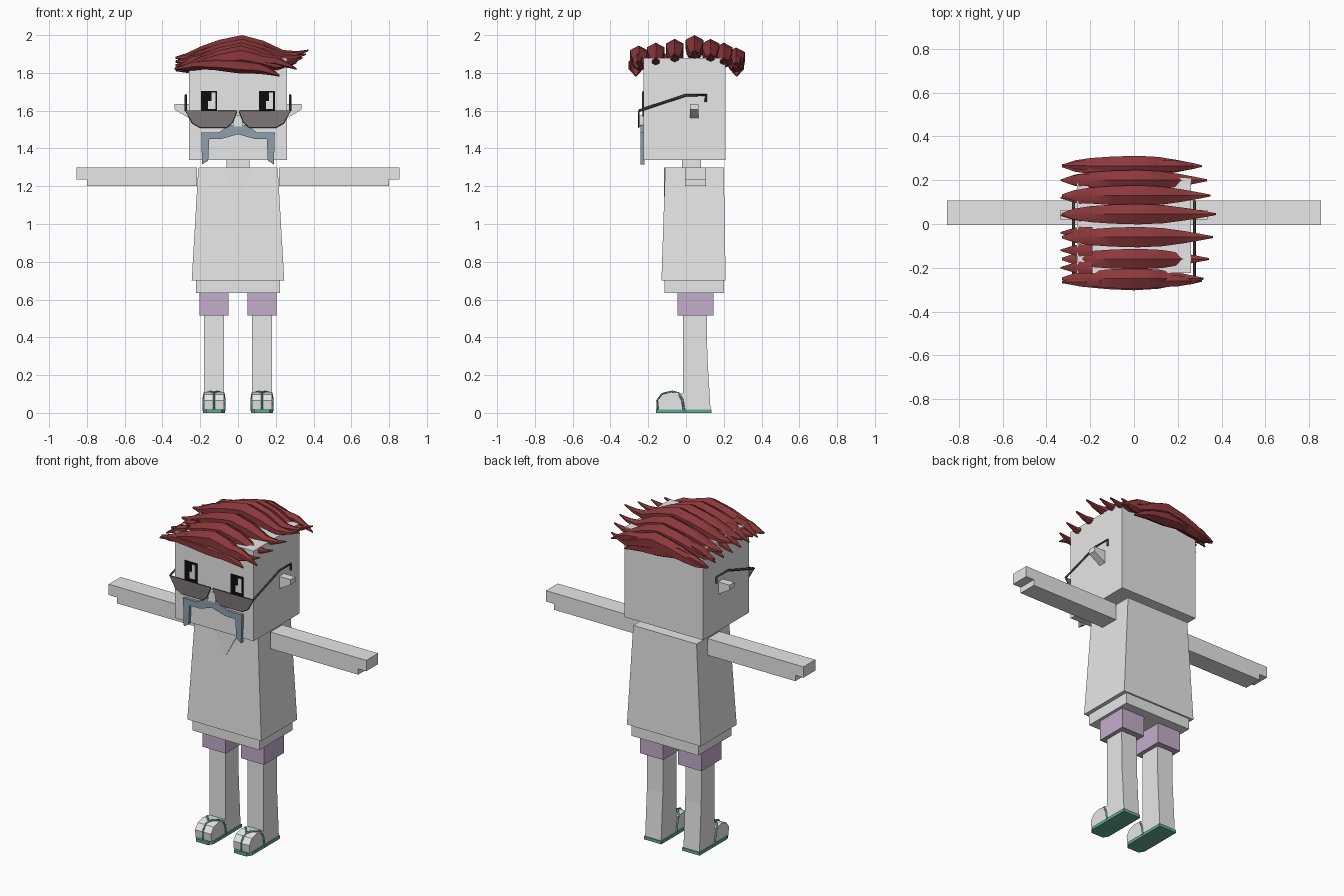
import bpy
import bmesh
from math import sin, cos, pi

if "Cube" in bpy.data.objects:
    bpy.data.objects.remove(bpy.data.objects["Cube"], do_unlink=True)


def material(name, red, green, blue):
    mat = bpy.data.materials.new(name)
    mat.use_nodes = True
    mat.diffuse_color = (red, green, blue, 1)
    mat.node_tree.nodes["Principled BSDF"].inputs["Base Color"].default_value = (red, green, blue, 1)
    return mat


PALE = material("pale grey", 0.8, 0.8, 0.8)
HAIR = material("dark red", 0.26, 0.04, 0.044)
PURPLE = material("soft purple", 0.55, 0.42, 0.6)
BLUE = material("slate blue", 0.27, 0.35, 0.42)
GREEN = material("sea green", 0.13, 0.4, 0.3)
LENS = material("smoky brown", 0.21, 0.18, 0.18)
FRAME = material("charcoal", 0.05, 0.05, 0.05)
BLACK = material("black", 0.004, 0.004, 0.004)
WHITE = material("white", 0.9, 0.9, 0.9)


def finish(name, bm, mat):
    """Turn a bmesh into a named object with one colour."""
    bmesh.ops.recalc_face_normals(bm, faces=bm.faces)
    mesh = bpy.data.meshes.new(name)
    bm.to_mesh(mesh)
    bm.free()
    mesh.materials.append(mat)
    obj = bpy.data.objects.new(name, mesh)
    bpy.context.collection.objects.link(obj)
    return obj


def loft(name, rings, mat):
    """Skin equal-sized rings of points and cap both ends."""
    bm = bmesh.new()
    loops = [[bm.verts.new(p) for p in ring] for ring in rings]
    count = len(loops[0])
    for a, b in zip(loops, loops[1:]):
        for i in range(count):
            j = (i + 1) % count
            bm.faces.new((a[i], a[j], b[j], b[i]))
    bm.faces.new(loops[0])
    bm.faces.new(loops[-1])
    return finish(name, bm, mat)


def rect(x, y, z):
    return [(x[0], y[0], z), (x[1], y[0], z), (x[1], y[1], z), (x[0], y[1], z)]


def box(name, x, y, z, mat):
    return loft(name, [rect(x, y, z[0]), rect(x, y, z[1])], mat)


def prism(name, profile, axis, low, high, mat):
    """Extrude a flat outline along the given axis."""
    def place(p, d):
        return {"x": (d, p[0], p[1]), "y": (p[0], d, p[1]), "z": (p[0], p[1], d)}[axis]
    return loft(name, [[place(p, d) for p in profile] for d in (low, high)], mat)


def wire(name, points, thickness, mat):
    """Thin square rod along a path."""
    curve = bpy.data.curves.new(name, "CURVE")
    curve.dimensions = "3D"
    curve.bevel_depth = thickness
    curve.bevel_resolution = 0
    curve.use_fill_caps = True
    line = curve.splines.new("POLY")
    line.points.add(len(points) - 1)
    for point, co in zip(line.points, points):
        point.co = (*co, 1)
    curve.materials.append(mat)
    obj = bpy.data.objects.new(name, curve)
    bpy.context.collection.objects.link(obj)


def strand(name, y, stations):
    """Leaf-shaped lock of hair along x; stations are x, z, half width, half height."""
    rings = []
    for x, z, w, h in stations:
        angles = [pi / 2 + i * pi / 3 for i in range(6)]
        rings.append([(x, y + w * cos(a), z + h * sin(a)) for a in angles])
    obj = loft(name, rings, HAIR)
    bpy.ops.object.select_all(action="DESELECT")
    obj.select_set(True)
    bpy.context.view_layer.objects.active = obj
    bpy.ops.object.shade_smooth_by_angle(angle=pi / 4)


# Head, neck, nose
box("head", (-0.26, 0.26), (-0.225, 0.21), (1.34, 1.88), PALE)
box("neck", (-0.06, 0.06), (-0.02, 0.08), (1.28, 1.36), PALE)
box("nose", (-0.025, 0.025), (-0.248, -0.22), (1.515, 1.575), PALE)

# Shirt with flared torso, hem and collar panel
loft("shirt", [rect((-0.245, 0.245), (-0.13, 0.21), 0.7),
               rect((-0.21, 0.21), (-0.11, 0.2), 1.3)], PALE)
box("shirt_hem", (-0.222, 0.222), (-0.115, 0.2), (0.635, 0.71), PALE)
prism("collar_panel", [(-0.085, 1.3), (0.085, 1.3), (0, 1.14)], "y", -0.117, -0.108, PALE)

# Moustache
half = [(0, 1.515), (0.045, 1.525), (0.1, 1.485), (0.195, 1.485), (0.19, 1.315),
        (0.158, 1.335), (0.152, 1.45), (0.09, 1.45), (0, 1.475)]
outline = half + [(-x, z) for x, z in half[-2:0:-1]]
prism("moustache", outline, "y", -0.242, -0.22, BLUE)

for side, s in (("left", 1), ("right", -1)):
    # Arms with a notch under the fingertips
    arm = [(0.218, 1.3), (0.854, 1.3), (0.854, 1.235), (0.8, 1.235), (0.8, 1.2), (0.218, 1.2)]
    prism(side + "_arm", [(s * x, z) for x, z in arm], "y", -0.005, 0.107, PALE)

    # Ears
    ear = [(0.25, 1.635), (0.335, 1.635), (0.335, 1.605), (0.25, 1.555)]
    prism(side + "_ear", [(s * x, z) for x, z in ear], "y", 0.02, 0.065, PALE)

    # Eyes with stepped highlights
    c = s * 0.153
    box(side + "_eye", (c - 0.042, c + 0.042), (-0.23, -0.223), (1.57, 1.705), BLACK)
    box(side + "_eye_glint", (c + 0.012, c + 0.033), (-0.234, -0.229), (1.61, 1.695), WHITE)
    box(side + "_eye_low_glint", (c - 0.005, c + 0.012), (-0.234, -0.229), (1.61, 1.65), WHITE)

    # Glasses
    lens = [(0.008, 1.597), (0.03, 1.54), (0.06, 1.512), (0.2, 1.512), (0.24, 1.535), (0.278, 1.6)]
    lens = [(s * x, z) for x, z in lens]
    prism(side + "_lens", lens, "y", -0.253, -0.245, LENS)
    wire(side + "_lens_rim", [(x, -0.249, z) for x, z in lens + lens[:1]], 0.004, FRAME)
    temple = [(-0.249, 1.6), (0, 1.682), (0.105, 1.682), (0.105, 1.645)]
    wire(side + "_temple", [(s * 0.276, y, z) for y, z in temple], 0.007, FRAME)

    # Shorts and legs
    box(side + "_shorts_leg", sorted((s * 0.05, s * 0.204)), (-0.045, 0.145), (0.515, 0.66), PURPLE)
    foot_x = s * 0.127
    calf = [(-0.015, 0.015), (-0.015, 0.53), (0.11, 0.53), (0.113, 0.3), (0.13, 0.015)]
    prism(side + "_leg", calf, "x", foot_x - 0.053, foot_x + 0.053, PALE)

    # Feet and sandals
    foot = [(0, 0.015), (-0.145, 0.015), (-0.15, 0.065), (-0.125, 0.098), (-0.08, 0.11), (0, 0.1)]
    prism(side + "_foot", foot, "x", foot_x - 0.053, foot_x + 0.053, PALE)
    sole = [(-0.058, 0.135), (-0.058, -0.13), (-0.04, -0.16), (0.04, -0.16), (0.058, -0.13), (0.058, 0.135)]
    prism(side + "_sole", [(foot_x + x, y) for x, y in sole], "z", 0, 0.018, GREEN)
    for edge, e in (("outer", s), ("inner", -s)):
        strap = [(0.056, -0.01, 0.01), (0.056, -0.02, 0.07), (0.05, -0.04, 0.105),
                 (0.02, -0.075, 0.113), (0, -0.1, 0.108)]
        wire(f"{side}_{edge}_strap", [(foot_x + e * x, y, z) for x, y, z in strap], 0.006, GREEN)
    thong = [(-0.1, 0.108), (-0.128, 0.1), (-0.153, 0.065), (-0.15, 0.01)]
    wire(side + "_toe_strap", [(foot_x, y, z) for y, z in thong], 0.005, GREEN)

# Swept top hair: x, drop below the crest, half width, half height
SWEEP = [(-0.33, 0.07, 0.006, 0.006), (-0.27, 0.065, 0.03, 0.02), (-0.2, 0.045, 0.042, 0.034),
         (-0.1, 0.02, 0.05, 0.045), (0.02, 0, 0.054, 0.05), (0.13, 0.022, 0.048, 0.042),
         (0.23, 0.055, 0.032, 0.026), (0.3, 0.048, 0.018, 0.013), (0.36, 0.03, 0.005, 0.004)]
LOCKS = [(-0.25, 1.895, 0.88), (-0.16, 1.91, 0.95), (-0.06, 1.93, 1), (0.045, 1.95, 1.04),
         (0.13, 1.93, 0.97), (0.2, 1.91, 0.93), (0.265, 1.885, 0.86)]
for n, (y, crest, reach) in enumerate(LOCKS):
    strand(f"hair_lock_{n + 1}", y,
           [(x * (reach if x > 0 else 1), crest - d, w, h) for x, d, w, h in SWEEP])

# Drooping locks over the front and back edges of the head
DROOP = [(-0.33, 1.82, 0.006, 0.006), (-0.24, 1.845, 0.025, 0.022), (-0.12, 1.848, 0.038, 0.034),
         (0, 1.84, 0.044, 0.042), (0.11, 1.83, 0.036, 0.035), (0.18, 1.805, 0.02, 0.018),
         (0.22, 1.785, 0.005, 0.005)]
strand("front_fringe", -0.265, DROOP)
strand("back_fringe", 0.268, DROOP)
strand("front_side_lock", -0.26, [(x + 0.09, z + 0.035, w * 0.8, h * 0.8) for x, z, w, h in DROOP])
strand("back_side_lock", 0.265, [(x + 0.09, z + 0.035, w * 0.8, h * 0.8) for x, z, w, h in DROOP])

# Short tufts hanging over the right side
TUFT = [(-0.19, 1.885, 0.03, 0.02), (-0.25, 1.872, 0.032, 0.02),
        (-0.29, 1.845, 0.02, 0.014), (-0.335, 1.822, 0.004, 0.004)]
for n in range(6):
    strand(f"side_tuft_{n + 1}", -0.2 + n * 0.08, TUFT)
